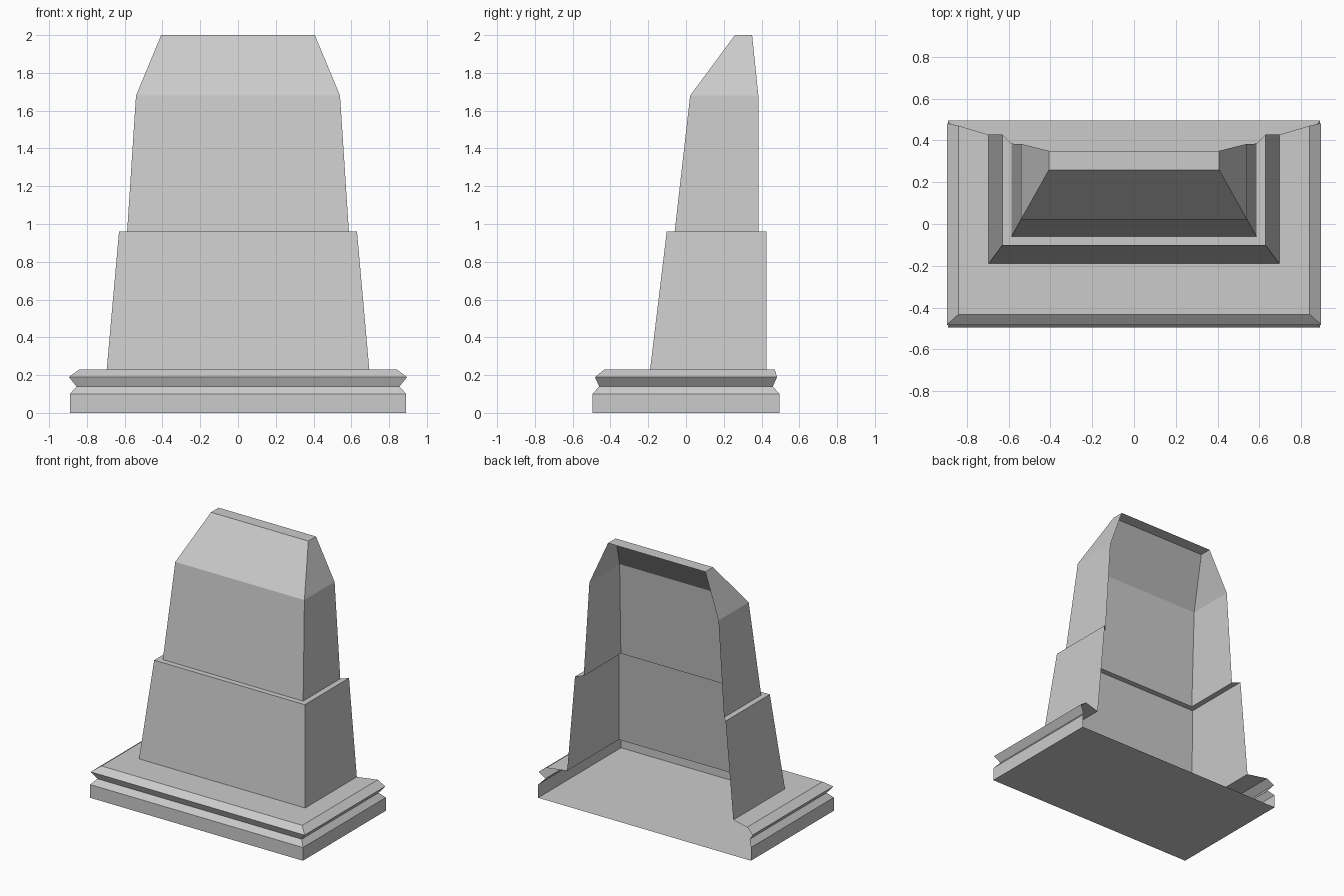
import bpy
import bmesh

if "Cube" in bpy.data.objects:
    bpy.data.objects.remove(bpy.data.objects["Cube"])


def shell(name, rings, floor=False, cap=False):
    """Loft three-sided rings (half width, front y, back y, z), open at the back."""
    bm = bmesh.new()
    loops = []
    for w, front, back, z in rings:
        corners = [(-w, back), (-w, front), (w, front), (w, back)]
        loops.append([bm.verts.new((x, y, z)) for x, y in corners])
    for low, high in zip(loops, loops[1:]):
        for i in range(3):
            bm.faces.new((low[i], low[i + 1], high[i + 1], high[i]))
    if floor:
        bm.faces.new(loops[0][::-1])
    if cap:
        bm.faces.new(loops[-1])
    mesh = bpy.data.meshes.new(name)
    bm.to_mesh(mesh)
    bm.free()
    obj = bpy.data.objects.new(name, mesh)
    bpy.context.collection.objects.link(obj)
    return obj


# Rings shared by neighbouring parts
body_foot = (0.695, -0.19, 0.427, 0.23)
upper_foot = (0.587, -0.06, 0.384, 0.96)

# Moulded plinth with floor and top ledge
shell("plinth", [
    (0.89, -0.495, 0.495, 0.0),
    (0.89, -0.495, 0.495, 0.10),
    (0.855, -0.46, 0.46, 0.14),
    (0.895, -0.482, 0.482, 0.19),
    (0.84, -0.432, 0.47, 0.23),
    body_foot,
], floor=True)

# Tapered lower tier with its narrow step
shell("lower_tier", [
    body_foot,
    (0.63, -0.102, 0.427, 0.96),
    upper_foot,
])

# Upper tier, sloped shoulders and flat top
shell("upper_tier", [
    upper_foot,
    (0.54, 0.022, 0.383, 1.68),
    (0.407, 0.259, 0.35, 2.0),
], cap=True)
